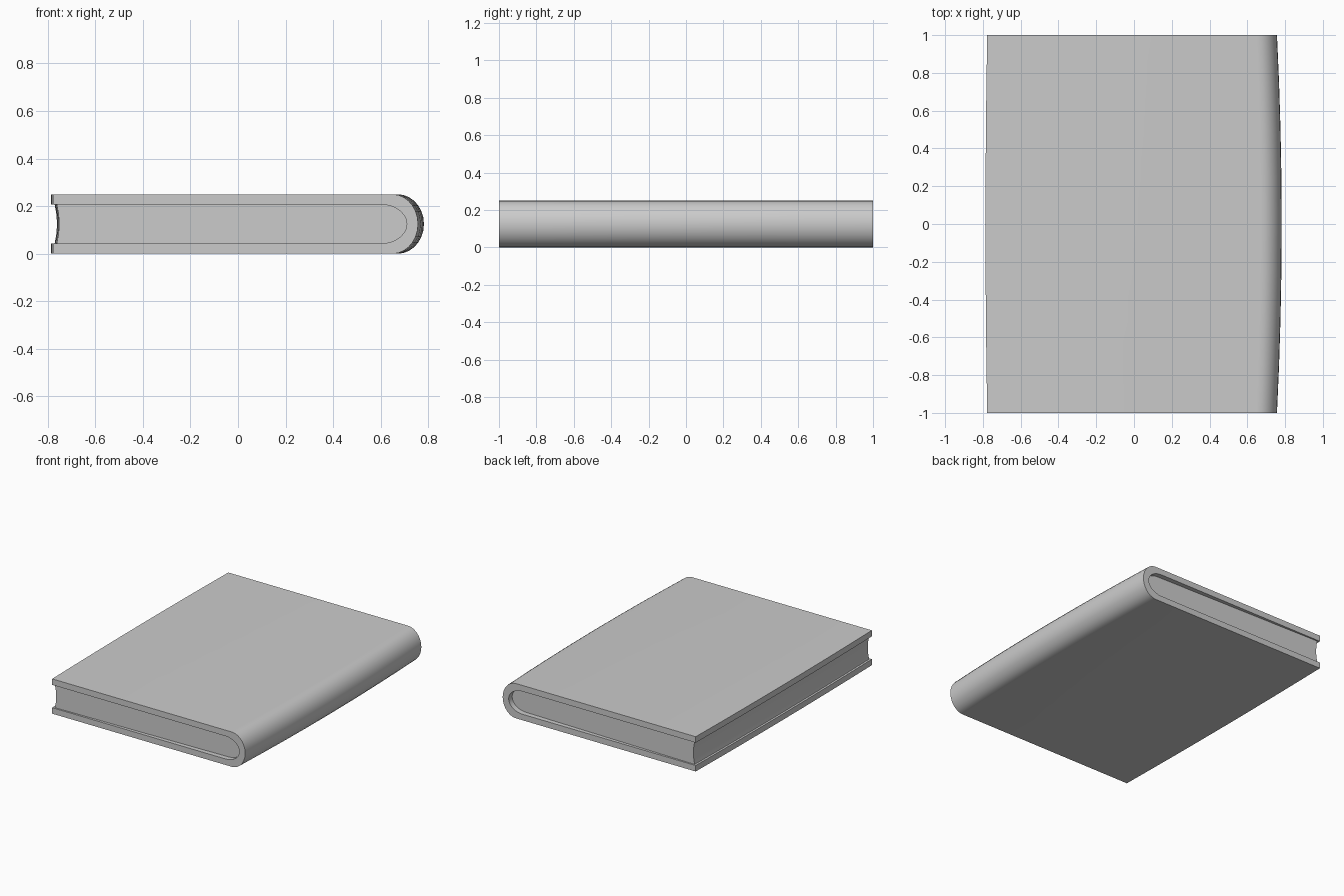
import bpy, bmesh
from math import pi, sin, cos

if "Cube" in bpy.data.objects:
    bpy.data.objects.remove(bpy.data.objects["Cube"])

MID_Z = 0.125
STATIONS = [-1 + i / 4 for i in range(9)]


def arc(cx, rx, rz, n=14):
    """Half ellipse from the bottom round to the top, bulging toward +x."""
    return [(cx + rx * cos(a), MID_Z + rz * sin(a))
            for a in (-pi / 2 + pi * i / n for i in range(n + 1))]


def loft(name, profile, y_scale):
    """Sweep an xz profile along y, bowing spine and fore edge outward mid-length."""
    bm = bmesh.new()
    rings = []
    for y in STATIONS:
        bow = 1 - y * y
        ring = []
        for x, z in profile:
            k = 0.033 if x > 0 else 0.012
            ring.append(bm.verts.new((x * (1 + k * bow), y * y_scale(x), z)))
        rings.append(ring)
    n = len(profile)
    for a, b in zip(rings, rings[1:]):
        for i in range(n):
            j = (i + 1) % n
            bm.faces.new((a[i], a[j], b[j], b[i]))
    bm.faces.new(rings[0])
    bm.faces.new(rings[-1][::-1])
    bmesh.ops.recalc_face_normals(bm, faces=bm.faces[:])
    mesh = bpy.data.meshes.new(name)
    bm.to_mesh(mesh)
    bm.free()
    obj = bpy.data.objects.new(name, mesh)
    bpy.context.collection.objects.link(obj)
    bpy.context.view_layer.objects.active = obj
    obj.select_set(True)
    bpy.ops.object.shade_smooth_by_angle(angle=pi / 6)
    obj.select_set(False)
    return obj


# Cover: U-shaped shell wrapping around the rounded spine
outer = arc(0.65, 0.107, 0.125)
inner = arc(0.60, 0.11, 0.082)
cover = [(-0.777, 0)] + outer + [(-0.777, 0.25), (-0.777, 0.207)] \
    + inner[::-1] + [(-0.777, 0.043)]
loft("cover", cover, lambda x: 1.0)

# Page block: rounded at the spine, slightly hollow fore edge, ends recessed toward the spine
fore_edge = [(-0.762 + 0.01 * (1 - t * t), MID_Z + 0.082 * t)
             for t in (1, 0.5, 0, -0.5, -1)]
loft("pages", inner + fore_edge, lambda x: 0.99 - 0.03 * (x + 0.76) / 1.46)
